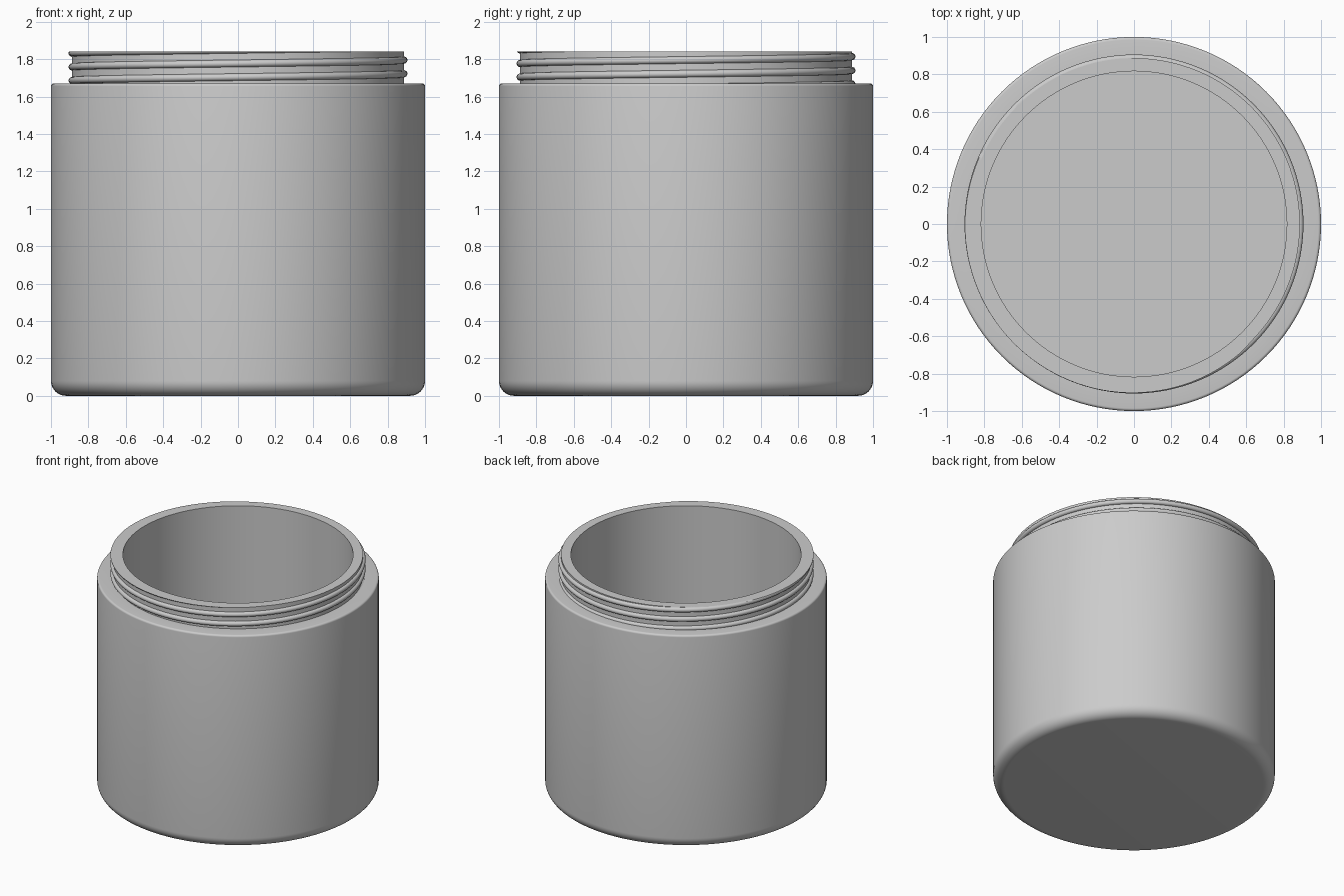
import bpy, bmesh
from math import sin, cos, pi, radians

cube = bpy.data.objects.get("Cube")
if cube:
    bpy.data.objects.remove(cube)

SEGMENTS = 128
TOP, SHOULDER, NECK_R, BORE_R, FLOOR = 1.84, 1.67, 0.887, 0.817, 0.15

grey = bpy.data.materials.new("light_grey_plastic")
grey.use_nodes = True
colour = (0.6, 0.6, 0.6, 1)
grey.diffuse_color = colour
grey.node_tree.nodes["Principled BSDF"].inputs["Base Color"].default_value = colour


def finish(bm, name):
    bmesh.ops.recalc_face_normals(bm, faces=bm.faces)
    mesh = bpy.data.meshes.new(name)
    bm.to_mesh(mesh)
    bm.free()
    mesh.materials.append(grey)
    obj = bpy.data.objects.new(name, mesh)
    bpy.context.collection.objects.link(obj)
    bpy.ops.object.select_all(action="DESELECT")
    obj.select_set(True)
    bpy.context.view_layer.objects.active = obj
    bpy.ops.object.shade_smooth_by_angle(angle=radians(35))
    return obj


def fillet(cx, cz, r, start, end, steps):
    """Arc points (radius, height) for a rounded corner."""
    angles = [radians(start + (end - start) * i / steps) for i in range(steps + 1)]
    return [(cx + r * cos(a), cz + r * sin(a)) for a in angles]


# Jar: one lathed profile, from the underside round to the inner floor
profile = [(0, 0)]
profile += fillet(0.92, 0.08, 0.08, -90, 0, 10)
profile += fillet(0.985, SHOULDER - 0.015, 0.015, 0, 90, 5)
profile += [(NECK_R, SHOULDER), (NECK_R, TOP), (BORE_R, TOP), (BORE_R, FLOOR), (0, FLOOR)]
bm = bmesh.new()
verts = [bm.verts.new((r, 0, z)) for r, z in profile]
edges = [bm.edges.new(pair) for pair in zip(verts, verts[1:])]
bmesh.ops.spin(bm, geom=verts + edges, cent=(0, 0, 0), axis=(0, 0, 1),
               angle=2 * pi, steps=SEGMENTS, use_merge=True)
bmesh.ops.remove_doubles(bm, verts=bm.verts, dist=0.0001)
finish(bm, "jar_body")

# Screw thread: a rounded ridge swept up a helix, trimmed level with the rim
PITCH, START_Z, TURNS = 0.073, 1.649, 3
ridge = [(0.87, -0.02)] + fillet(NECK_R, 0, 0.019, -90, 90, 8) + [(0.87, 0.02)]
bm = bmesh.new()
rings = []
for i in range(TURNS * SEGMENTS + 1):
    turn = i / SEGMENTS
    a = 2 * pi * turn
    rings.append([bm.verts.new((r * cos(a), r * sin(a), START_Z + PITCH * turn + z))
                  for r, z in ridge])
count = len(ridge)
for low, high in zip(rings, rings[1:]):
    for j in range(count):
        k = (j + 1) % count
        bm.faces.new((low[j], high[j], high[k], low[k]))
bm.faces.new(rings[0])
bm.faces.new(rings[-1])
cut = bmesh.ops.bisect_plane(bm, geom=bm.verts[:] + bm.edges[:] + bm.faces[:],
                             plane_co=(0, 0, TOP), plane_no=(0, 0, 1), clear_outer=True)
rim_edges = [e for e in cut["geom_cut"] if isinstance(e, bmesh.types.BMEdge)]
bmesh.ops.triangle_fill(bm, edges=rim_edges, use_beauty=True)
finish(bm, "screw_thread")
